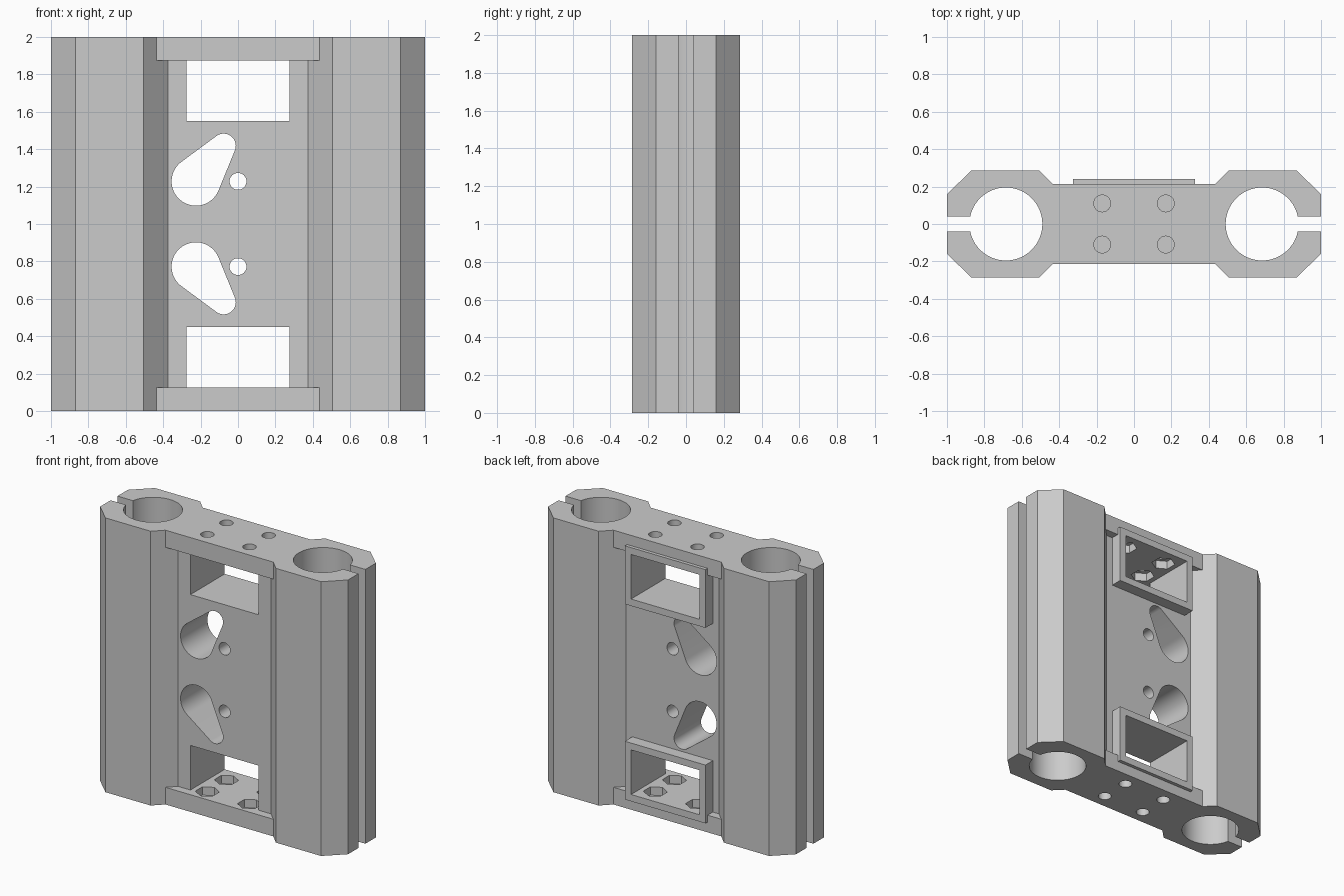
import bpy, bmesh, math
from mathutils import Vector
from mathutils.geometry import convex_hull_2d

cube = bpy.data.objects.get("Cube")
if cube:
    bpy.data.objects.remove(cube, do_unlink=True)

grey = bpy.data.materials.new("plain grey")
grey.use_nodes = True
grey.diffuse_color = (0.6, 0.6, 0.6, 1)
grey.node_tree.nodes["Principled BSDF"].inputs["Base Color"].default_value = grey.diffuse_color


def prism(name, points, lo, hi, axis="z"):
    """Extrude a closed outline along z, or an x-z outline along y."""
    bm = bmesh.new()
    place = (lambda u, v, w: (u, v, w)) if axis == "z" else (lambda u, v, w: (u, w, v))
    base = bm.faces.new([bm.verts.new(place(u, v, lo)) for u, v in points])
    grown = bmesh.ops.extrude_face_region(bm, geom=[base])["geom"]
    moved = [g for g in grown if isinstance(g, bmesh.types.BMVert)]
    bmesh.ops.translate(bm, verts=moved, vec=place(0, 0, hi - lo))
    bmesh.ops.recalc_face_normals(bm, faces=bm.faces)
    mesh = bpy.data.meshes.new(name)
    bm.to_mesh(mesh)
    bm.free()
    mesh.materials.append(grey)
    ob = bpy.data.objects.new(name, mesh)
    bpy.context.collection.objects.link(ob)
    return ob


def circle(x, y, r, n=48, turn=0):
    steps = [turn + math.tau * i / n for i in range(n)]
    return [(x + r * math.cos(a), y + r * math.sin(a)) for a in steps]


def rect(x0, x1, y0, y1):
    return [(x0, y0), (x1, y0), (x1, y1), (x0, y1)]


def combine(operation, tool):
    tool.hide_render = True
    mod = body.modifiers.new(operation.lower(), "BOOLEAN")
    mod.operation, mod.solver, mod.object = operation, "EXACT", tool
    bpy.ops.object.modifier_apply(modifier=mod.name)
    bpy.data.objects.remove(tool, do_unlink=True)


# Body: two chamfered columns joined by a thin web
quarter = [(1, 0.16), (0.87, 0.285), (0.505, 0.285), (0.375, 0.155)]
half = quarter + [(-x, y) for x, y in reversed(quarter)]
body = prism("clamp_body", half + [(-x, -y) for x, y in half], 0, 2)
bpy.context.view_layer.objects.active = body
body.select_set(True)

# End flanges and raised window frames on the back
flange, sill = 0.125, 0.45
for top in (False, True):
    span = lambda a, b: (2 - b, 2 - a) if top else (a, b)
    combine("UNION", prism("flange", rect(-0.45, 0.45, -0.215, 0.215), *span(0, flange)))
    frame = rect(-0.325, 0.325, *span(flange - 0.05, sill + 0.05))
    combine("UNION", prism("frame", frame, 0, 0.24, "y"))

# Windows, bolt holes with nut pockets, teardrop openings and pin holes
for top in (False, True):
    span = lambda a, b: (2 - b, 2 - a) if top else (a, b)
    flip = lambda z: z if top else 2 - z
    combine("DIFFERENCE", prism("window", rect(-0.275, 0.275, *span(flange, sill)), -0.4, 0.4, "y"))
    for x in (-0.17, 0.17):
        for y in (-0.11, 0.11):
            combine("DIFFERENCE", prism("bolt_hole", circle(x, y, 0.045, 32), *span(-0.1, 0.2)))
            nut = circle(x, y, 0.08, 6, math.pi / 6)
            combine("DIFFERENCE", prism("nut_pocket", nut, *span(0.065, 0.2)))
    lobes = circle(-0.225, flip(1.228), 0.13, 64) + circle(-0.077, flip(1.418), 0.065, 64)
    tear = [lobes[i] for i in convex_hull_2d([Vector(p) for p in lobes])]
    combine("DIFFERENCE", prism("teardrop", tear, -0.4, 0.4, "y"))
    combine("DIFFERENCE", prism("pin_hole", circle(0, flip(1.228), 0.045, 32), -0.4, 0.4, "y"))

# Column bores and the clamping slots that open them outward
for side in (-1, 1):
    combine("DIFFERENCE", prism("bore", circle(side * 0.685, 0, 0.195, 64), -0.1, 2.1))
    slot = rect(*sorted((side * 0.8, side * 1.1)), -0.04, 0.04)
    combine("DIFFERENCE", prism("slot", slot, -0.1, 2.1))

bpy.ops.object.shade_smooth_by_angle(angle=math.radians(25))
